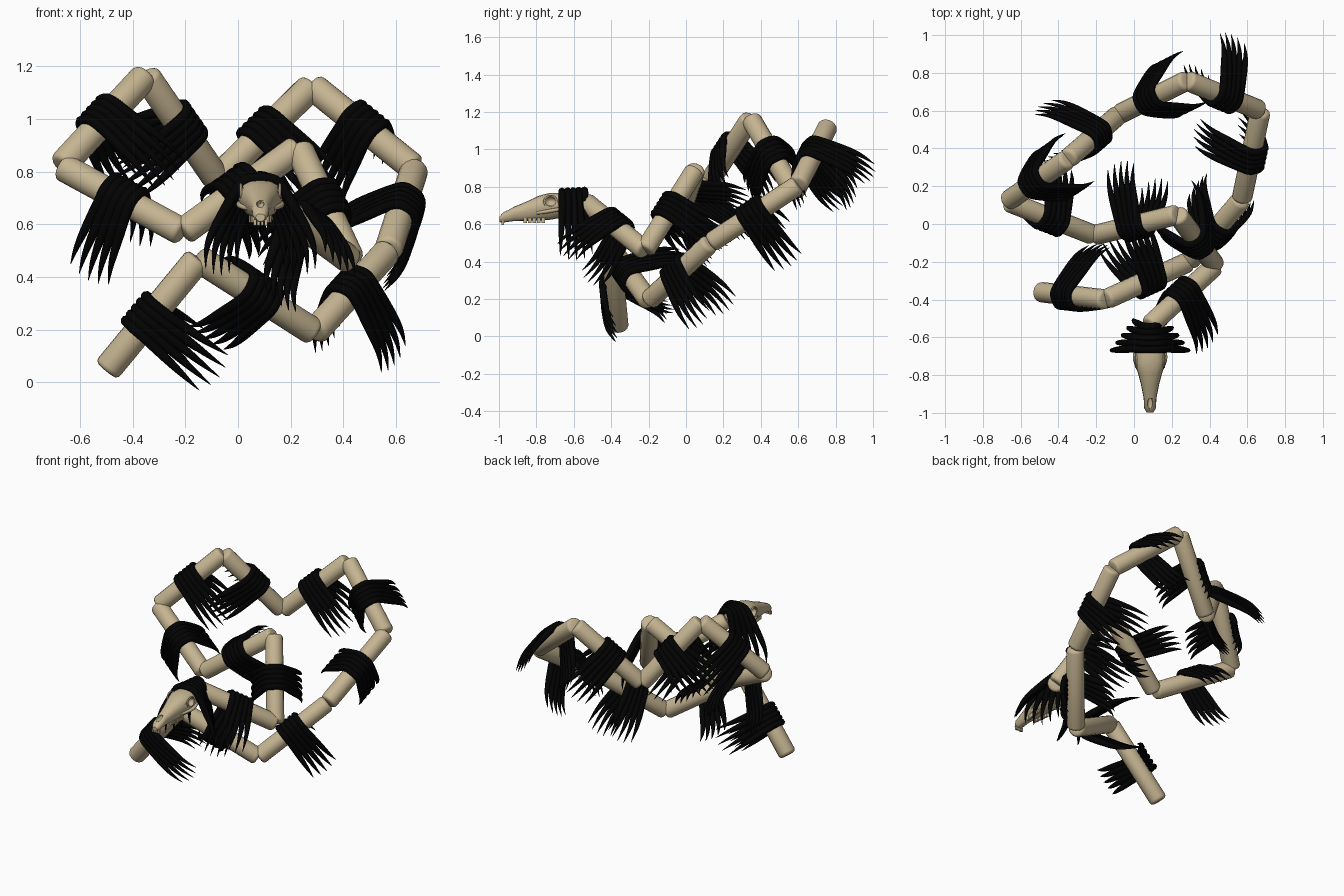
import bpy, bmesh, math
from mathutils import Vector, Matrix

if "Cube" in bpy.data.objects:
    bpy.data.objects.remove(bpy.data.objects["Cube"])


def material(name, rgb):
    m = bpy.data.materials.new(name)
    m.use_nodes = True
    m.diffuse_color = (*rgb, 1)
    bsdf = next(n for n in m.node_tree.nodes if n.type == "BSDF_PRINCIPLED")
    bsdf.inputs["Base Color"].default_value = (*rgb, 1)
    bsdf.inputs["Roughness"].default_value = 0.8
    return m


BONE = material("bone tan", (0.56, 0.46, 0.285))
BLACK = material("feather black", (0.0008, 0.0008, 0.0008))
UP = Vector((0, 0, 1))


def activate(ob):
    bpy.ops.object.select_all(action="DESELECT")
    ob.select_set(True)
    bpy.context.view_layer.objects.active = ob


def mesh_object(name, bm, mat, angle=40):
    bmesh.ops.recalc_face_normals(bm, faces=bm.faces[:])
    me = bpy.data.meshes.new(name)
    bm.to_mesh(me)
    bm.free()
    ob = bpy.data.objects.new(name, me)
    bpy.context.collection.objects.link(ob)
    me.materials.append(mat)
    activate(ob)
    bpy.ops.object.shade_smooth_by_angle(angle=math.radians(angle))
    return ob


def frame(a, b):
    """Axis, hanging direction and sideways direction of a bone."""
    t = (b - a).normalized()
    s = UP.cross(t).normalized()
    d = (-UP + t * t.z).normalized()
    return t, d, s


def bone(name, a, b, radius=0.054):
    bm = bmesh.new()
    bmesh.ops.create_cone(bm, cap_ends=True, segments=16, radius1=radius,
                          radius2=radius, depth=(b - a).length)
    rims = [e for e in bm.edges if any(len(f.verts) > 4 for f in e.link_faces)]
    bmesh.ops.bevel(bm, geom=rims, offset=0.02, segments=3, affect="EDGES", profile=0.5)
    turn = (b - a).to_track_quat("Z", "Y").to_matrix().to_4x4()
    bm.transform(Matrix.Translation((a + b) / 2) @ turn)
    return mesh_object(name, bm, BONE)


def tube(name, splines, mat):
    """Tapered tubes; each spline is a list of (point, radius)."""
    cu = bpy.data.curves.new(name, "CURVE")
    cu.dimensions = "3D"
    cu.bevel_depth = 1
    cu.bevel_resolution = 2
    for pts in splines:
        sp = cu.splines.new("NURBS")
        sp.points.add(len(pts) - 1)
        for p, (co, r) in zip(sp.points, pts):
            p.co = (*co, 1)
            p.radius = r
        sp.use_endpoint_u = True
        sp.order_u = 3
        sp.resolution_u = 4
    ob = bpy.data.objects.new(name, cu)
    bpy.context.collection.objects.link(ob)
    cu.materials.append(mat)
    activate(ob)
    bpy.ops.object.convert(target="MESH")
    bpy.ops.object.shade_smooth_by_angle(angle=math.radians(50))
    return bpy.context.object


# Half of one arching feather: distance along hang, sideways distance, radius
ARCH = [(-0.06, 0.0, 0.02), (-0.055, 0.042, 0.02), (0.0, 0.071, 0.021),
        (0.08, 0.1, 0.02), (0.165, 0.132, 0.016), (0.245, 0.15, 0.009),
        (0.315, 0.148, 0.001)]


def feathers(name, centre, axes, roll, spread=0.06, splay=0.0, count=5):
    """Row of feathers draped over a bone, pointed at both ends."""
    t, d, s = axes
    q = Matrix.Rotation(math.radians(roll), 3, d.cross(s))
    d, s = q @ d, q @ s
    rows = []
    for i in range(count):
        k = 2 * i / (count - 1) - 1
        grow = 1 - 0.1 * k * k

        def at(h, w):
            fan = 1 + 1.4 * max(h, 0)
            reach = h * grow if h > 0 else h
            return centre + t * (k * spread * fan) + d * reach + s * w * (1 - splay * k)

        left = [(at(h, w), r) for h, w, r in reversed(ARCH)]
        right = [(at(h, -w), r) for h, w, r in ARCH[1:]]
        rows.append(left + right)
    return tube(name, rows, BLACK)


# Spine: joints from tail tip to neck, and feather roll for each bone
JOINTS = [Vector(p) for p in (
    (-0.50, -0.36, 0.045), (-0.15, -0.40, 0.47), (0.29, -0.20, 0.19),
    (0.57, 0.13, 0.50), (0.67, 0.60, 0.81), (0.28, 0.76, 1.125),
    (-0.08, 0.58, 0.77), (-0.35, 0.345, 1.165), (-0.67, 0.12, 0.82),
    (-0.21, -0.06, 0.57), (0.23, 0.05, 0.89), (0.43, -0.22, 0.46),
    (0.08, -0.54, 0.72))]
ROLLS = [32, 82, 18, 43, -40, 0, -38, 6, 33, 63, 4, 33]

for i, (a, b, roll) in enumerate(zip(JOINTS, JOINTS[1:], ROLLS), 1):
    bone(f"spine_bone_{i}", a, b)
    middle = a.lerp(b, 0.46 if i == 1 else 0.5)
    feathers(f"feather_bundle_{i}", middle, frame(a, b), roll)

# Mane behind the skull, splayed wider towards the front
HEAD_X = 0.085
feathers("mane", Vector((HEAD_X, -0.6, 0.72)),
         frame(Vector((0, 0, 0)), Vector((0, 1, 0.05))), 0, splay=0.4)

# Skull: sections along the head (y, centre z, half width, half height)
SECTIONS = [(-0.56, 0.71, 0.04, 0.04), (-0.61, 0.71, 0.06, 0.052),
            (-0.67, 0.70, 0.078, 0.066), (-0.73, 0.695, 0.084, 0.072),
            (-0.79, 0.685, 0.064, 0.066), (-0.85, 0.67, 0.048, 0.052),
            (-0.92, 0.655, 0.034, 0.038), (-0.975, 0.637, 0.031, 0.028),
            (-0.998, 0.625, 0.018, 0.014)]
bm = bmesh.new()
SIDES = 16
rings = []
for y, z, w, h in SECTIONS:
    ring = []
    for j in range(SIDES):
        c, s = math.cos(math.tau * j / SIDES), math.sin(math.tau * j / SIDES)
        narrow = 0.85 if s < -0.3 else 1
        ring.append(bm.verts.new((HEAD_X + w * narrow * math.copysign(abs(c) ** 0.8, c), y,
                                  z + h * math.copysign(abs(s) ** 0.8, s))))
    rings.append(ring)
for r1, r2 in zip(rings, rings[1:]):
    for j in range(SIDES):
        n = (j + 1) % SIDES
        bm.faces.new((r1[j], r1[n], r2[n], r2[j]))
bm.faces.new(rings[0])
bm.faces.new(rings[-1])
skull = mesh_object("skull", bm, BONE, 35)


def hollow(centre, size):
    """Carve an ellipsoid out of the skull."""
    cut = bmesh.new()
    bmesh.ops.create_uvsphere(cut, u_segments=14, v_segments=8, radius=1)
    cut.transform(Matrix.Translation(centre) @ Matrix.Diagonal((*size, 1)))
    cutter = mesh_object("cutter", cut, BONE)
    cutter.hide_render = True
    mod = skull.modifiers.new("hollow", "BOOLEAN")
    mod.operation = "DIFFERENCE"
    mod.object = cutter
    activate(skull)
    bpy.ops.object.modifier_apply(modifier=mod.name)
    bpy.data.objects.remove(cutter)


for side in (-1, 1):
    hollow((HEAD_X + side * 0.085, -0.725, 0.722), (0.035, 0.032, 0.026))
hollow((HEAD_X, -0.955, 0.678), (0.014, 0.05, 0.016))

# Eye rims and cheek arches
for side, label in ((-1, "right"), (1, "left")):
    x = HEAD_X + side * 0.074
    rim = [(Vector((x, -0.725 + 0.035 * math.cos(a), 0.722 + 0.03 * math.sin(a))), 0.005)
           for a in (math.tau * k / 12 for k in range(13))]
    arch = [(Vector((HEAD_X + side * w, y, z)), r) for w, y, z, r in (
        (0.045, -0.8, 0.66, 0.009), (0.078, -0.74, 0.668, 0.011),
        (0.084, -0.68, 0.68, 0.01), (0.06, -0.62, 0.69, 0.007))]
    tube(f"{label}_eye_rim_and_cheek", [rim, arch], BONE)

# Teeth: cheek rows and front row
bm = bmesh.new()


def tooth(x, y, z, size):
    m = Matrix.Translation((HEAD_X + x, y, z)) @ Matrix.Diagonal((*size, 1))
    bmesh.ops.create_cube(bm, size=1, matrix=m)


for side in (-1, 1):
    for k in range(5):
        tooth(side * (0.024 + 0.003 * k), -0.86 + 0.024 * k, 0.622, (0.014, 0.019, 0.03))
for k in range(4):
    tooth(-0.021 + 0.014 * k, -0.98, 0.607, (0.011, 0.012, 0.024))
mesh_object("teeth", bm, BONE)
